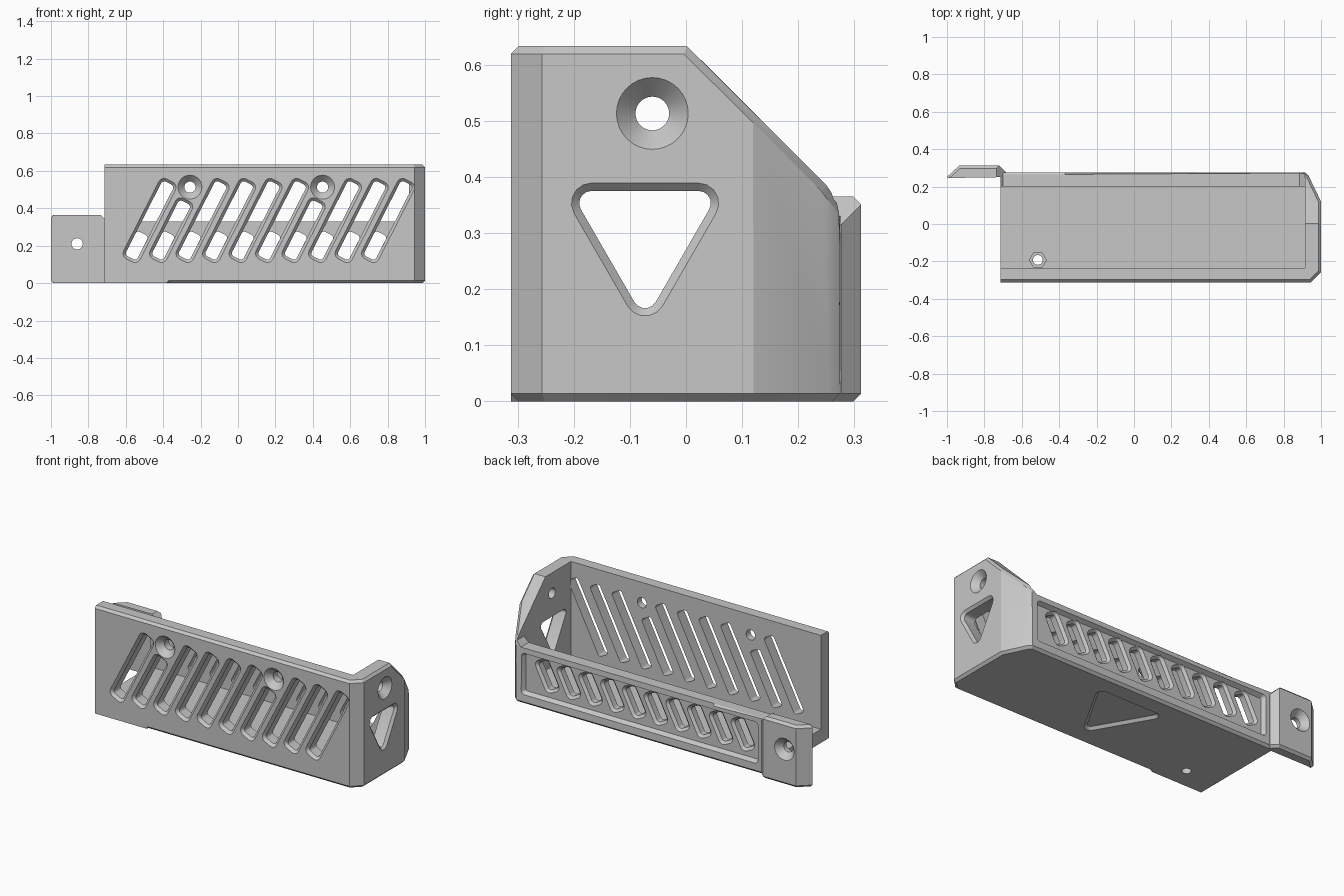
import bpy, bmesh, math
from mathutils import Vector

cube = bpy.data.objects.get("Cube")
if cube:
    bpy.data.objects.remove(cube, do_unlink=True)

grey = bpy.data.materials.new("plain_grey")
grey.use_nodes = True
COLOUR = (0.57, 0.57, 0.57, 1)
grey.diffuse_color = COLOUR
grey.node_tree.nodes["Principled BSDF"].inputs["Base Color"].default_value = COLOUR


def finish(bm, name):
    bmesh.ops.recalc_face_normals(bm, faces=bm.faces)
    mesh = bpy.data.meshes.new(name)
    bm.to_mesh(mesh)
    bm.free()
    mesh.materials.append(grey)
    ob = bpy.data.objects.new(name, mesh)
    bpy.context.collection.objects.link(ob)
    return ob


def clipped_box(low, high, planes):
    """Box trimmed by (point, normal) planes."""
    bm = bmesh.new()
    bmesh.ops.create_cube(bm, size=1)
    for v in bm.verts:
        v.co = [h if c > 0 else l for c, l, h in zip(v.co, low, high)]
    for point, normal in planes:
        geom = bm.verts[:] + bm.edges[:] + bm.faces[:]
        cut = bmesh.ops.bisect_plane(bm, geom=geom, dist=1e-5, plane_co=point,
                                     plane_no=Vector(normal).normalized(), clear_outer=True)
        edges = [e for e in cut["geom_cut"] if isinstance(e, bmesh.types.BMEdge)]
        bmesh.ops.edgenet_fill(bm, edges=edges)
    bmesh.ops.recalc_face_normals(bm, faces=bm.faces)
    return bm


def chamfer(bm, edges, size):
    bmesh.ops.bevel(bm, geom=edges, offset=size, offset_type='OFFSET',
                    segments=1, profile=0.5, affect='EDGES')


def chamfer_rims(bm, plain_side, skip=lambda mid: False):
    """Chamfer edges between upright faces and caps, leaving one side plain."""
    picked = []
    for e in bm.edges:
        if len(e.link_faces) != 2:
            continue
        side, cap = sorted((f.normal for f in e.link_faces), key=lambda n: abs(n.z))
        mid = (e.verts[0].co + e.verts[1].co) / 2
        if abs(side.z) < 0.1 and abs(cap.z) > 0.3 and side.dot(Vector(plain_side)) < 0.9:
            if not skip(mid):
                picked.append(e)
    chamfer(bm, picked, 0.014)


def rounded(core, r, seg=5):
    """Convex outline: the core polygon grown by radius r."""
    n = len(core)
    if n == 1:
        steps = [2 * math.pi * i / seg for i in range(seg)]
        return [(core[0][0] + r * math.cos(a), core[0][1] + r * math.sin(a)) for a in steps]
    pts = []
    for i, (u, v) in enumerate(core):
        pu, pv = core[i - 1]
        nu, nv = core[(i + 1) % n]
        a = math.atan2(v - pv, u - pu) - math.pi / 2
        b = math.atan2(nv - v, nu - u) - math.pi / 2
        turn = (b - a) % (2 * math.pi)
        for k in range(seg + 1):
            t = a + turn * k / seg
            pts.append((u + r * math.cos(t), v + r * math.sin(t)))
    return pts


def cut(target, rings, place):
    """Subtract a loft through (depth, outline) rings."""
    bm = bmesh.new()
    loops = [[bm.verts.new(place(u, v, d)) for u, v in outline] for d, outline in rings]
    n = len(loops[0])
    for a, b in zip(loops, loops[1:]):
        for i in range(n):
            bm.faces.new((a[i], a[(i + 1) % n], b[(i + 1) % n], b[i]))
    bm.faces.new(loops[0])
    bm.faces.new(loops[-1])
    cutter = finish(bm, "cutter")
    cutter.hide_render = True
    mod = target.modifiers.new("cut", 'BOOLEAN')
    mod.operation, mod.solver, mod.object = 'DIFFERENCE', 'EXACT', cutter
    bpy.context.view_layer.objects.active = target
    bpy.ops.object.modifier_apply(modifier=mod.name)
    bpy.data.objects.remove(cutter, do_unlink=True)


def hole(target, core, radii, place, seg=5):
    cut(target, [(d, rounded(core, r, seg)) for d, r in radii], place)


def bar(cx, cz, half_w, half_l, angle):
    """Rectangle core leaning by angle from upright."""
    s, c = math.sin(angle), math.cos(angle)
    corners = [(-half_w, -half_l), (half_w, -half_l), (half_w, half_l), (-half_w, half_l)]
    return [(cx + a * c + b * s, cz - a * s + b * c) for a, b in corners]


def triangle(cx, cy, radius):
    return [(cx + radius * math.cos(math.radians(a)), cy + radius * math.sin(math.radians(a)))
            for a in (30, 150, 270)]


# Faces on which the cuts are placed
FRONT, BACK, SIDE, TAB = -0.312, 0.275, 1.0, 0.312
FLOOR, LOW, TOP = 0.08, 0.33, 0.633
on_front = lambda u, v, d: (u, FRONT + d, v)
on_back = lambda u, v, d: (u, BACK - d, v)
on_side = lambda u, v, d: (SIDE - d, u, v)
on_bottom = lambda u, v, d: (u, v, d)
on_floor = lambda u, v, d: (u, v, FLOOR - d)
on_tab = lambda u, v, d: (u, TAB - d, v)

# Tray: trimmed block with chamfered rims
bm = clipped_box((-0.715, FRONT, 0), (SIDE, BACK, TOP), [
    ((1, -0.257, 0), (1, -1, 0)),
    ((1, 0.12, 0), (0.135, 0.065, 0)),
    ((0.935, 0.255, 0), (1, 1, 0)),
    ((0, 0.002, TOP), (0, 1, 1)),
    ((0, 0.25, 0.385), (0, 0.035, 0.025))])
bmesh.ops.bisect_plane(bm, geom=bm.verts[:] + bm.edges[:] + bm.faces[:],
                       plane_co=(-0.37, 0, 0), plane_no=(1, 0, 0))
chamfer_rims(bm, (-1, 0, 0), lambda m: m.z < 0.01 and m.y < -0.3 and m.x < -0.37)
tray = finish(bm, "tray")

# Hollow inside, then a low back wall with a small ramp at each end
inside = [(-0.235, FLOOR), (0.2, FLOOR), (0.2, 1), (-0.235, 1)]
cut(tray, [(0.085, inside), (3, inside)], on_side)
above = [(-0.73, LOW + 0.03), (-0.7, LOW), (0.885, LOW), (0.915, LOW + 0.03), (0.915, 1), (-0.73, 1)]
cut(tray, [(-0.1, above), (BACK + 0.235, above)], on_back)

# Chamfer both top edges of the back wall
bm = bmesh.new()
bm.from_mesh(tray.data)
wall_top = [e for e in bm.edges
            if all(abs(v.co.z - LOW) < 1e-4 for v in e.verts)
            and any(all(abs(v.co.y - y) < 1e-4 for v in e.verts) for y in (0.2, BACK))]
chamfer(bm, wall_top, 0.01)
bm.to_mesh(tray.data)
bm.free()

# Recessed panel in the back wall
hole(tray, bar(0.11, 0.178, 0.75, 0.1, 0), [(-0.01, 0.022), (0, 0.022), (0.025, 0.008)], on_back)

# Leaning slots in both walls, with chamfered outer rims
LEAN = math.radians(27)
WIDE, NARROW = 0.032, 0.017
for i in range(10):
    x, z, half = -0.473 + 0.1417 * i, 0.335, 0.207
    low_x = x - 0.1425 * math.tan(LEAN)
    if i in (1, 6):    # shortened below the screw holes
        half -= 0.058
        x -= 0.058 * math.sin(LEAN)
        z -= 0.058 * math.cos(LEAN)
    hole(tray, bar(x, z, 0.018, half, LEAN),
         [(-0.01, WIDE), (0, WIDE), (0.015, NARROW), (0.08, NARROW)], on_front)
    hole(tray, bar(low_x, 0.193, 0.018, 0.064, LEAN),
         [(0.015, WIDE), (0.025, WIDE), (0.038, NARROW), (0.09, NARROW)], on_back)

# Countersunk screw holes
SCREW = [(-0.01, 0.064), (0, 0.064), (0.036, 0.03), (0.1, 0.03)]
for x in (-0.257, 0.452):
    hole(tray, [(x, 0.513)], SCREW, on_front, 32)
hole(tray, [(-0.06, 0.513)], SCREW, on_side, 32)

# Triangular window in the end wall and triangular pocket underneath
hole(tray, triangle(-0.073, 0.298, 0.11),
     [(-0.01, 0.036), (0, 0.036), (0.014, 0.022), (0.1, 0.022)], on_side)
hole(tray, triangle(0.157, 0.035, 0.195),
     [(-0.01, 0.035), (0, 0.035), (0.015, 0.02)], on_bottom)

# Nut pocket and bolt hole in the floor
hole(tray, [(-0.514, -0.192)], [(-0.01, 0.045), (0.04, 0.045)], on_floor, 6)
hole(tray, [(-0.514, -0.192)], [(-0.01, 0.026), (0.1, 0.026)], on_floor, 24)

# Mounting tab with a sloped inner end and a countersunk hole
bm = clipped_box((-1, 0.25, 0), (-0.685, TAB, 0.365), [
    ((-1, 0.252, 0), (-0.06, 0.065, 0)),
    ((-0.685, 0.277, 0), (1, 1, 0)),
    ((-0.72, 0, 0.35), (1, 0, 1))])
chamfer_rims(bm, (0, -1, 0), lambda m: m.z > 0.1 and m.x > -0.73)
tab = finish(bm, "mounting_tab")
hole(tab, [(-0.86, 0.21)], SCREW, on_tab, 32)

bpy.ops.object.select_all(action='DESELECT')
for ob in (tray, tab):
    ob.select_set(True)
bpy.context.view_layer.objects.active = tray
bpy.ops.object.shade_smooth_by_angle(angle=math.radians(25))
